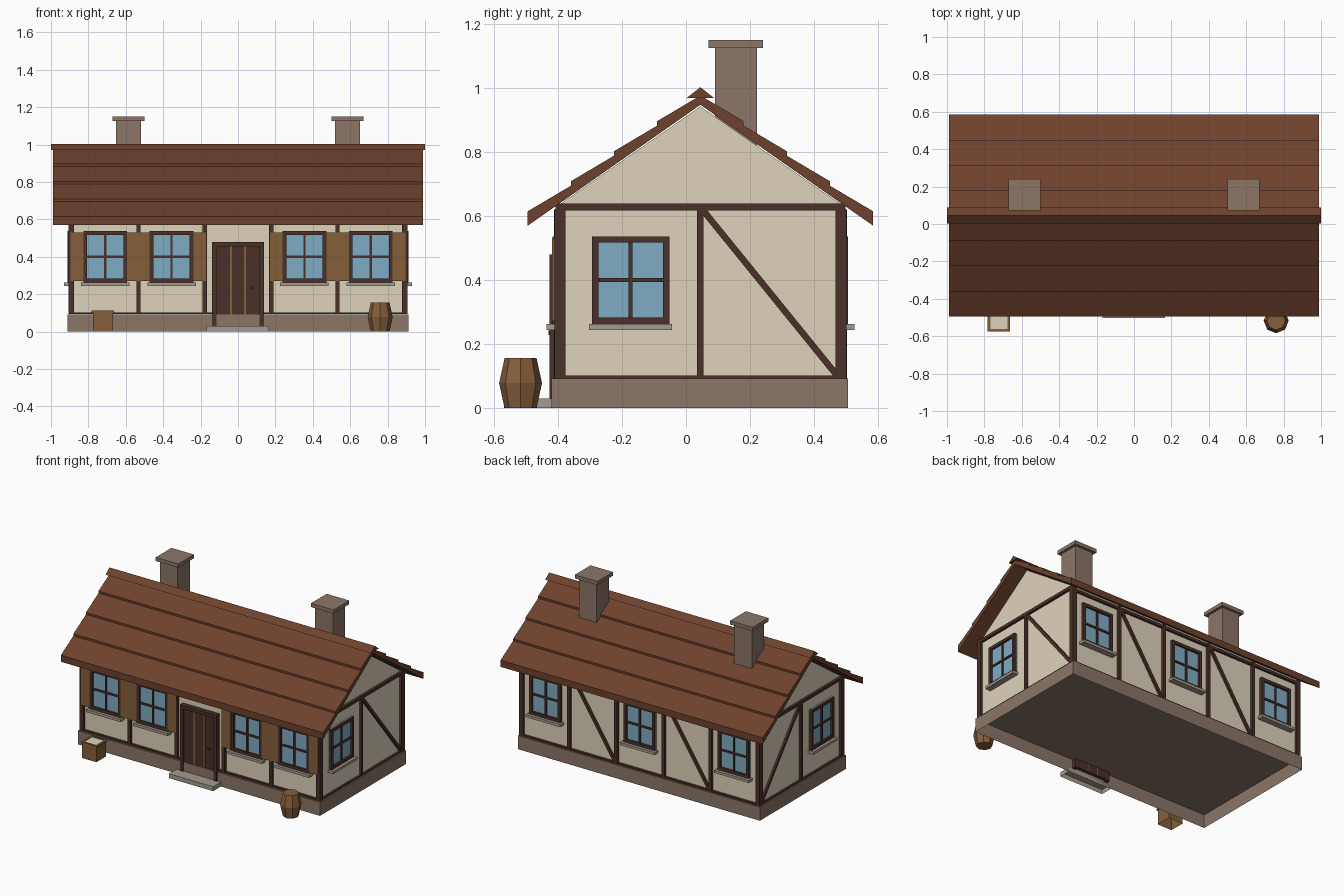
import bpy, bmesh, math
from mathutils import Vector

cube = bpy.data.objects.get("Cube")
if cube:
    bpy.data.objects.remove(cube, do_unlink=True)


def material(name, r, g, b):
    """Flat material from 0-255 screen colour, stored as linear."""
    def lin(c):
        c /= 255
        return c / 12.92 if c < 0.04 else ((c + 0.055) / 1.055) ** 2.4
    col = (lin(r), lin(g), lin(b), 1)
    m = bpy.data.materials.new(name)
    m.use_nodes = True
    m.diffuse_color = col
    bsdf = m.node_tree.nodes["Principled BSDF"]
    bsdf.inputs["Base Color"].default_value = col
    bsdf.inputs["Roughness"].default_value = 0.9
    return m


PLASTER = material("cream plaster", 222, 212, 188)
TIMBER = material("dark timber", 74, 48, 40)
ROOF = material("red brown roof", 109, 65, 45)
STONE = material("brown stone", 140, 118, 104)
GLASS = material("blue glass", 128, 172, 196)
WOOD = material("plain wood", 134, 94, 59)
LEDGE = material("grey ledge stone", 164, 155, 143)


def finish(name, bm, mat):
    bmesh.ops.recalc_face_normals(bm, faces=bm.faces)
    me = bpy.data.meshes.new(name)
    bm.to_mesh(me)
    bm.free()
    me.materials.append(mat)
    ob = bpy.data.objects.new(name, me)
    bpy.context.collection.objects.link(ob)
    return ob


def loft(name, mat, rings, open_base=False):
    """Join rings of points into a solid, or a shell with an open base."""
    bm = bmesh.new()
    loops = [[bm.verts.new(p) for p in ring] for ring in rings]
    for lo, hi in zip(loops, loops[1:]):
        for k in range(len(lo)):
            bm.faces.new((lo[k - 1], lo[k], hi[k], hi[k - 1]))
    bm.faces.new(loops[-1])
    if not open_base:
        bm.faces.new(loops[0])
    return finish(name, bm, mat)


def prism(name, mat, base, offset, open_base=False):
    return loft(name, mat, [base, [Vector(p) + offset for p in base]], open_base)


def box(name, mat, x, y, z, open_base=False):
    base = [(x[0], y[0], z[0]), (x[1], y[0], z[0]), (x[1], y[1], z[0]), (x[0], y[1], z[0])]
    return prism(name, mat, base, Vector((0, 0, z[1] - z[0])), open_base)


def along_x(name, mat, profile, half):
    """Extrude a (y, z) profile along the length of the house."""
    return prism(name, mat, [(-half, y, z) for y, z in profile], Vector((2 * half, 0, 0)))


# Wall frames: u runs along the wall, d points out of it
LEN, FRONT, BACK, MID = 0.89, -0.395, 0.485, 0.045
WALLS = {
    "front": lambda u, d, z: (u, FRONT - d, z),
    "back": lambda u, d, z: (u, BACK + d, z),
    "left": lambda u, d, z: (LEN + d, u, z),
    "right": lambda u, d, z: (-LEN - d, u, z),
}


def plate(wall, name, mat, u, z, d):
    a, b = (WALLS[wall](u[i], d[i], z[i]) for i in (0, 1))
    return box(wall + "_" + name, mat, *[(min(p), max(p)) for p in zip(a, b)])


def brace(wall, start, end, width, d):
    """Diagonal timber between two (u, z) points."""
    s, e = Vector(start), Vector(end)
    n = (e - s).orthogonal().normalized() * width / 2
    w = WALLS[wall]
    base = [w(p.x, 0, p.y) for p in (s + n, e + n, e - n, s - n)]
    off = Vector(w(0, d, 0)) - Vector(w(0, 0, 0))
    return prism(wall + "_brace", TIMBER, base, off)


def window(wall, c, hw=0.117, shutters=False):
    z0, z1, t = 0.263, 0.537, 0.02
    zm = (z0 + z1) / 2
    plate(wall, "window_glass", GLASS, (c - hw, c + hw), (z0, z1), (0, 0.008))
    for s in (-1, 1):
        plate(wall, "window_side", TIMBER, (c + s * hw, c + s * (hw - t)), (z0, z1), (0, 0.022))
    for z in (z0, z1 - t):
        plate(wall, "window_rail", TIMBER, (c - hw, c + hw), (z, z + t), (0, 0.022))
    plate(wall, "window_mullion", TIMBER, (c - 0.006, c + 0.006), (z0, z1), (0, 0.016))
    plate(wall, "window_crossbar", TIMBER, (c - hw, c + hw), (zm - 0.006, zm + 0.006), (0, 0.016))
    plate(wall, "window_sill", LEDGE, (c - 0.13, c + 0.13), (0.245, z0), (0, 0.041))
    if shutters:
        for s in (-1, 1):
            plate(wall, "shutter", WOOD, (c + s * hw, c + s * (hw + 0.068)), (0.272, 0.53), (0, 0.024))


# Plinth shell and plastered body
BASE = 0.092
box("plinth", STONE, (-0.912, 0.912), (-0.42, 0.507), (0, BASE), open_base=True)
along_x("plaster_body", PLASTER,
        [(FRONT, 0.094), (BACK, 0.094), (BACK, 0.637), (MID, 0.943), (FRONT, 0.637)], LEN)

# Timber frame on the long walls
BAY = 0.355
for wall in ("front", "back"):
    for i in range(1, 5):
        u = (i - 2.5) * BAY
        plate(wall, "post", TIMBER, (u - 0.011, u + 0.011), (0.093, 0.62), (0, 0.018))
    plate(wall, "bottom_beam", TIMBER, (-0.9, 0.9), (0.093, 0.103), (0, 0.016))
    plate(wall, "top_beam", TIMBER, (-0.9, 0.9), (0.598, 0.618), (0, 0.014))
    for s in (-1, 1):
        plate(wall, "corner_post", TIMBER, (s * 0.876, s * 0.906), (0.093, 0.622), (-0.018, 0.016))

# Timber frame and windows on the gable ends
for wall in ("left", "right"):
    plate(wall, "tie_beam", TIMBER, (-0.408, 0.498), (0.618, 0.639), (0, 0.016))
    plate(wall, "bottom_beam", TIMBER, (-0.408, 0.498), (0.093, 0.102), (0, 0.014))
    plate(wall, "middle_post", TIMBER, (0.034, 0.054), (0.095, 0.625), (0, 0.015))
    brace(wall, (0.056, 0.615), (0.472, 0.102), 0.02, 0.013)
    window(wall, -0.173, 0.121)

# Windows and braces on the long walls
for i in (-2, -1, 1, 2):
    window("front", i * BAY, shutters=True)
for i in (-2, 0, 2):
    window("back", i * BAY)
for c in (-BAY, BAY):
    brace("back", (c + 0.165, 0.61), (c - 0.165, 0.103), 0.02, 0.013)

# Door, whose foot runs down behind the plinth face
plate("front", "door", TIMBER, (-0.115, 0.115), (0.035, 0.46), (0, 0.02))
for s in (-1, 1):
    plate("front", "door_jamb", TIMBER, (s * 0.115, s * 0.138), (0.03, 0.48), (0, 0.031))
    plate("front", "door_strip", WOOD, (s * 0.038 - 0.006, s * 0.038 + 0.006), (0.04, 0.454), (0, 0.0235))
plate("front", "door_lintel", TIMBER, (-0.138, 0.138), (0.455, 0.48), (0, 0.031))
plate("front", "door_knob", TIMBER, (0.071, 0.085), (0.228, 0.242), (0, 0.034))
box("door_step", LEDGE, (-0.168, 0.165), (-0.503, -0.42), (0, 0.03), open_base=True)

# Roof: four overlapping courses on each slope, thicker at the lower edge
REACH, COURSES = 0.54, 4
step = REACH / COURSES
for name, s in (("front_roof", -1), ("back_roof", 1)):
    profile = [(MID, 0.948), (MID + s * REACH, 0.57)]
    for i in range(COURSES):
        far, z = REACH - i * step, 0.615 + i * 0.094
        profile += [(MID + s * far, z), (MID + s * (far - step), z + 0.08)]
    along_x(name, ROOF, profile, 0.988)
along_x("ridge_cap", ROOF, [(MID - 0.042, 0.97), (MID + 0.042, 0.97), (MID, 1.003)], 1.0)

# Chimneys
for s in (-1, 1):
    c = s * 0.585
    box("chimney", STONE, (c - 0.067, c + 0.067), (0.09, 0.222), (0.8, 1.13))
    box("chimney_cap", STONE, (c - 0.085, c + 0.085), (0.071, 0.24), (1.125, 1.15))

# Barrel: eight-sided with a wider middle
corners = [k * math.pi / 4 for k in range(8)]
loft("barrel", WOOD, [[(0.76 + r * math.cos(a), -0.517 + r * math.sin(a), z) for a in corners]
                      for r, z in ((0.05, 0), (0.067, 0.078), (0.05, 0.156))])

# Crate with a rim and pale contents
CX, CY = -0.722, -0.517
box("crate", WOOD, (CX - 0.054, CX + 0.054), (CY - 0.052, CY + 0.052), (0, 0.1), open_base=True)
for s in (-1, 1):
    box("crate_rim", WOOD, sorted((CX + s * 0.046, CX + s * 0.06)), (CY - 0.058, CY + 0.058), (0.1, 0.112))
    box("crate_rim", WOOD, (CX - 0.06, CX + 0.06), sorted((CY + s * 0.044, CY + s * 0.058)), (0.1, 0.112))
box("crate_contents", PLASTER, (CX - 0.047, CX + 0.047), (CY - 0.045, CY + 0.045), (0.101, 0.108))
